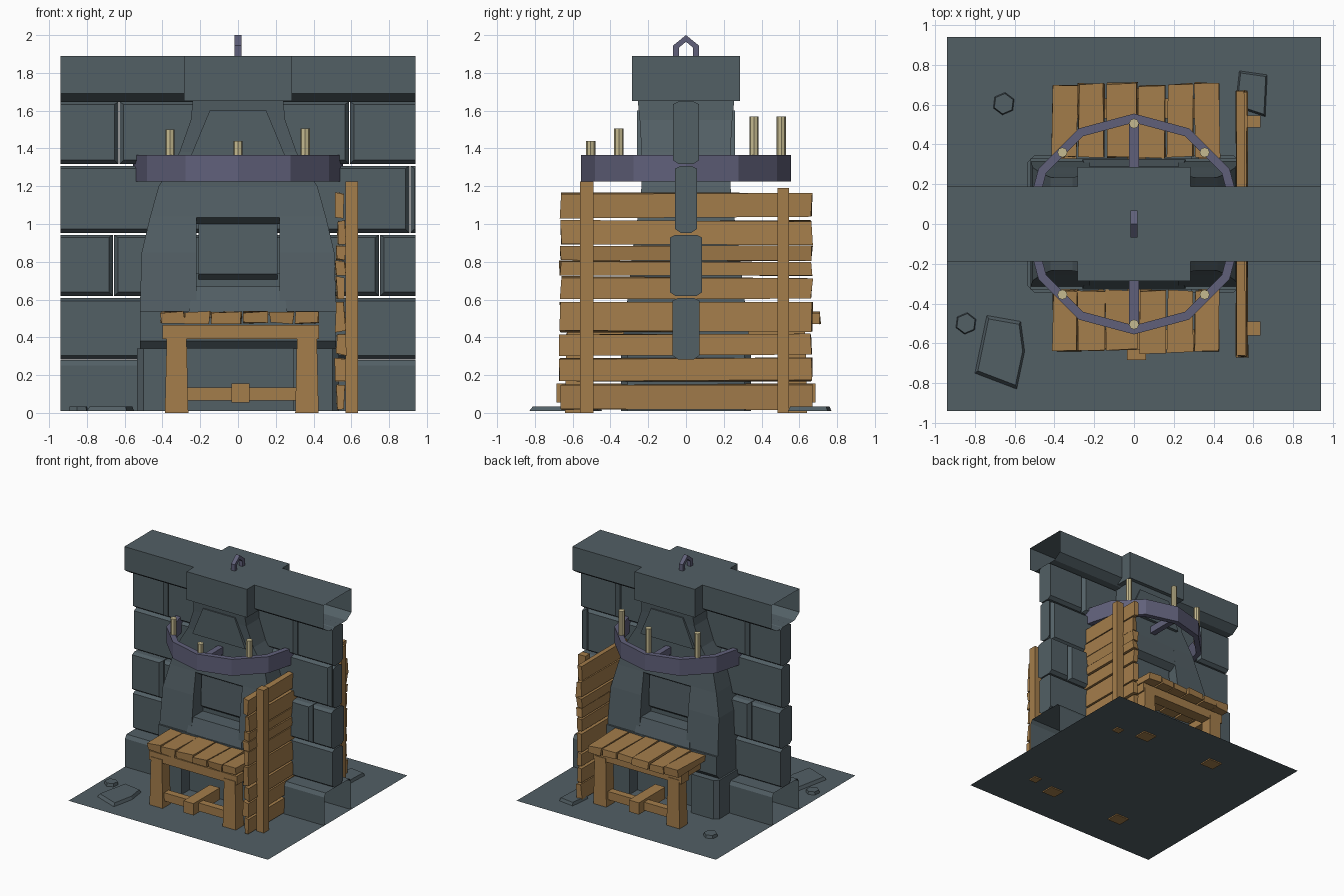
import bpy, bmesh, math, random

if "Cube" in bpy.data.objects:
    bpy.data.objects.remove(bpy.data.objects["Cube"])
random.seed(4)

def material(name, col):
    m = bpy.data.materials.new(name)
    m.diffuse_color = (*col, 1)
    m.use_nodes = True
    m.node_tree.nodes["Principled BSDF"].inputs["Base Color"].default_value = m.diffuse_color
    return m

STONE = material("slate stone", (0.085, 0.115, 0.130))
WOOD = material("oak wood", (0.370, 0.205, 0.070))
IRON = material("violet iron", (0.118, 0.118, 0.195))
WAX = material("candle wax", (0.560, 0.490, 0.280))

def finish(name, bm, mat):
    bmesh.ops.recalc_face_normals(bm, faces=bm.faces)
    me = bpy.data.meshes.new(name)
    bm.to_mesh(me)
    bm.free()
    me.materials.append(mat)
    ob = bpy.data.objects.new(name, me)
    bpy.context.collection.objects.link(ob)
    return ob

def rings(bm, loops, caps=True):
    """Skin a list of equal-length point loops."""
    vs = [[bm.verts.new(p) for p in lp] for lp in loops]
    n = len(vs[0])
    for a, b in zip(vs, vs[1:]):
        for i in range(n):
            bm.faces.new((a[i], a[(i + 1) % n], b[(i + 1) % n], b[i]))
    if caps:
        bm.faces.new(vs[0][::-1])
        bm.faces.new(vs[-1])

def rect(x0, x1, y0, y1, z):
    return [(x0, y0, z), (x1, y0, z), (x1, y1, z), (x0, y1, z)]

def box(bm, x0, x1, y0, y1, z0, z1, j=0.0):
    lp = [rect(x0, x1, y0, y1, z0), rect(x0, x1, y0, y1, z1)]
    rings(bm, [[tuple(c + random.uniform(-j, j) for c in p) for p in l] for l in lp])

def tube_x(bm, prof, x0, x1, caps):
    rings(bm, [[(x, y, z) for y, z in prof] for x in (x0, x1)], caps)

# floor sheet and loose flagstones
bm = bmesh.new()
bm.faces.new([bm.verts.new(p) for p in rect(-.94, .94, -.94, .94, .01)])
finish("floor", bm, STONE)
hexa = lambda cx, cy, r: [(cx + r * math.cos(k * math.pi / 3 + .4), cy + r * math.sin(k * math.pi / 3 + .4)) for k in range(6)]
flags = [[(-.74, -.46), (-.57, -.49), (-.55, -.64), (-.59, -.83), (-.80, -.75)],
         [(.53, .77), (.67, .75), (.66, .54), (.51, .59)],
         hexa(-.655, .605, .057), hexa(-.845, -.5, .055)]
bm = bmesh.new()
for f in flags:
    cx, cy = (sum(p[i] for p in f) / len(f) for i in (0, 1))
    rings(bm, [[(cx + (x - cx) * s, cy + (y - cy) * s, z) for x, y in f] for s, z in ((1, .01), (.9, .035))])
finish("flagstones", bm, STONE)

# wall courses of chamfered stones
courses = [(.28, .61, .072, [-.94, 0, .94]), (.615, .945, .085, [-.94, -.66, 0, .75, .94]),
           (.95, 1.31, .058, [-.94, 0, .91, .94]), (1.315, 1.65, .07, [-.94, -.63, 0, .59, .94])]
bm = bmesh.new()
for z0, z1, d, xs in courses:
    for a, b in zip(xs, xs[1:]):
        def ring(y, e):
            ea, eb = (0 if a == -.94 else e), (0 if b == .94 else e)
            return [(a + ea, y, z0 + e), (b - eb, y, z0 + e), (b - eb, y, z1 - e * .7), (a + ea, y, z1 - e * .7)]
        rings(bm, [ring(-d, .024), ring(-d + .03, .003), ring(d - .03, .003), ring(d, .024)])
finish("wall_stones", bm, STONE)

# wall foot and cap beam, open where the wall would continue
bm = bmesh.new()
tube_x(bm, [(-.18, .01), (.18, .01), (.18, .25), (.16, .28), (-.16, .28), (-.18, .25)], -.94, .94, False)
finish("wall_foot", bm, STONE)
bm = bmesh.new()
tube_x(bm, [(-.12, 1.645), (.12, 1.645), (.188, 1.69), (.188, 1.89), (-.188, 1.89), (-.188, 1.69)], -.94, .94, False)
finish("cap_beam", bm, STONE)
bm = bmesh.new()
box(bm, -.285, .285, -.287, .287, 1.65, 1.89)
finish("cap_block", bm, STONE)

# hearth foot: two pillars, recessed middle and the slab on top
bm = bmesh.new()
for s in (-1, 1):
    pts = [(.29, -.345), (.50, -.345), (.535, -.31), (.535, .31), (.50, .345), (.29, .345)]
    rings(bm, [[(s * x, y, z) for x, y in pts] for z in (.01, .34)])
box(bm, -.29, .29, -.24, .24, .01, .34)
rings(bm, [rect(-.52, .52, -.29, .29, .34), rect(-.52, .52, -.33, .33, .38), rect(-.52, .52, -.33, .33, .54)])
finish("hearth_foot", bm, STONE)

# fireplace jambs, lintel, chimney
bm = bmesh.new()
for s in (-1, 1):
    rings(bm, [rect(s * .22, s * x, -y, y, z) for x, y, z in
               ((.52, .315, .54), (.51, .285, .85), (.465, .255, 1.04), (.42, .235, 1.2))])
finish("fireplace_jambs", bm, STONE)
bm = bmesh.new()
rings(bm, [rect(-.22, .22, -.2, .2, 1.0), rect(-.22, .22, -.255, .255, 1.035), rect(-.22, .22, -.235, .235, 1.2)])
finish("fireplace_lintel", bm, STONE)
bm = bmesh.new()
rings(bm, [rect(-x, x, -y, y, z) for x, y, z in ((.42, .235, 1.2), (.31, .235, 1.38), (.25, .245, 1.55), (.24, .255, 1.65))])
finish("chimney", bm, STONE)
bm = bmesh.new()
rings(bm, [rect(-.25, .25, -.26, .26, 1.36), rect(-.15, .15, -.26, .26, 1.6)])
finish("chimney_slab", bm, STONE)

# firebox back and sloping sill
bm = bmesh.new()
box(bm, -.22, .22, -.16, .16, .54, .74)
rings(bm, [rect(-.21, .21, -.16, .16, .705), rect(-.21, .21, -.2, .2, .735), rect(-.21, .21, -.19, .19, 1.04)])
finish("firebox_back", bm, STONE)
bm = bmesh.new()
rings(bm, [rect(-.26, .26, -.325, .325, .54), rect(-.24, .24, -.29, .29, .67)])
finish("firebox_sill", bm, STONE)

# tables on both sides
edges = [(-.41, -.285), (-.28, -.15), (-.14, .015), (.025, .155), (.17, .295), (.305, .43)]
for s, tag, reach in ((-1, "front", .64), (1, "back", .70)):
    bm = bmesh.new()
    for a, b in edges:
        box(bm, a, b, s * .335, s * (reach + random.uniform(-.01, .01)), .475, .533, .006)
    finish(tag + "_table_top", bm, WOOD)
    bm = bmesh.new()
    for x in (-.325, .365):
        rings(bm, [rect(x - w, x + w, s * .585 - d, s * .585 + d, z) for w, d, z in ((.062, .055, 0), (.052, .05, .42))])
    box(bm, -.40, .43, s * .53, s * .63, .39, .465)
    for x in (-.33, .365):
        box(bm, x - .04, x + .04, s * .33, s * .55, .40, .465)
    box(bm, -.28, .32, s * .555, s * .615, .065, .135)
    box(bm, -.035, .06, s * .33, s * .685, .055, .155)
    finish(tag + "_table_frame", bm, WOOD)

# plank screen running through the wall, with two posts
bm = bmesh.new()
for z0, z1 in ((.02, .155), (.168, .285), (.31, .415), (.432, .585), (.605, .72), (.732, .80),
               (.81, .88), (.892, 1.015), (1.035, 1.16)):
    o = random.uniform(-.008, .008)
    box(bm, .518 + o, .562 + o, -.665, .665, z0, z1, .008)
finish("screen_planks", bm, WOOD)
bm = bmesh.new()
box(bm, .568, .635, -.56, -.49, 0, 1.225)
box(bm, .568, .635, .485, .545, 0, 1.19)
finish("screen_posts", bm, WOOD)

# twelve-sided iron hoop with spokes
bm = bmesh.new()
lp = []
for k in range(13):
    c, s = math.cos(k * math.pi / 6), math.sin(k * math.pi / 6)
    lp.append([(r * c, r * s, z) for r, z in ((.51, 1.225), (.555, 1.225), (.555, 1.365), (.51, 1.365))])
rings(bm, lp, False)
bmesh.ops.remove_doubles(bm, verts=bm.verts, dist=.0001)
box(bm, -.025, .025, -.52, .52, 1.25, 1.31)
box(bm, -.52, .52, -.025, .025, 1.25, 1.31)
finish("candle_hoop", bm, IRON)

# candles
bm = bmesh.new()
for x, y, top in ((0, -.505, 1.44), (-.36, -.355, 1.5), (.355, -.355, 1.505),
                  (0, .505, 1.57), (-.36, .36, 1.57), (.355, .36, 1.57)):
    rings(bm, [[(x + .025 * math.cos(k * math.pi / 4), y + .025 * math.sin(k * math.pi / 4), z)
                for k in range(8)] for z in (1.24, top)])
finish("candles", bm, WAX)

# pointed iron loop on top
bm = bmesh.new()
path = [((-.068, 1.88), (-.036, 1.88)), ((-.068, 1.945), (-.036, 1.935)), ((0, 2.0), (0, 1.965)),
        ((.068, 1.945), (.036, 1.935)), ((.068, 1.88), (.036, 1.88))]
rings(bm, [[(-.018, *o), (.018, *o), (.018, *i), (-.018, *i)] for o, i in path])
finish("top_loop", bm, IRON)
